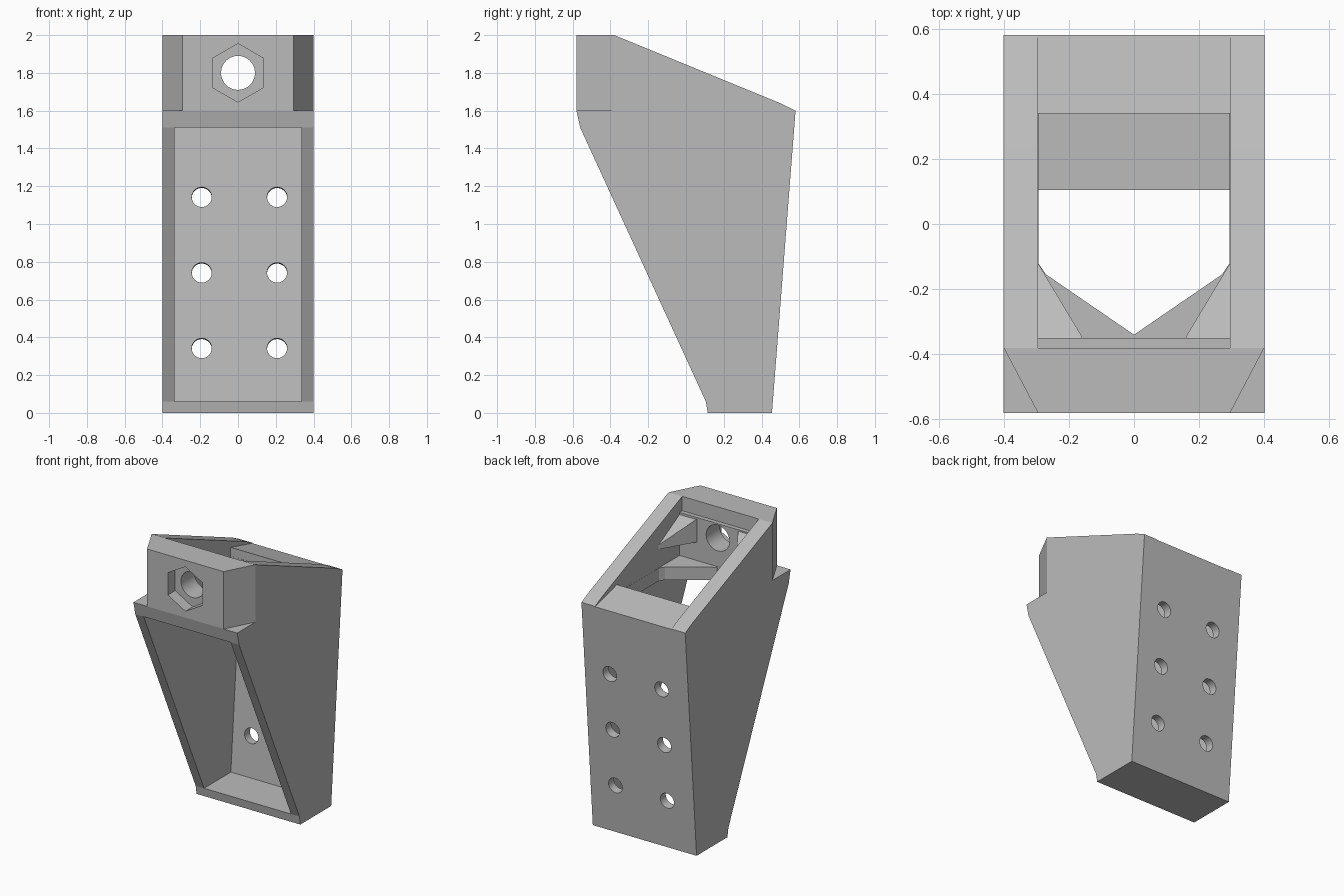
import bpy, bmesh, math
from mathutils import Vector

cube = bpy.data.objects.get("Cube")
if cube:
    bpy.data.objects.remove(cube, do_unlink=True)

grey = bpy.data.materials.new("plain grey")
grey.use_nodes = True
COLOUR = (0.5, 0.5, 0.5, 1)
grey.diffuse_color = COLOUR
grey.node_tree.nodes["Principled BSDF"].inputs["Base Color"].default_value = COLOUR


def make_object(name, bm):
    bmesh.ops.recalc_face_normals(bm, faces=bm.faces)
    mesh = bpy.data.meshes.new(name)
    bm.to_mesh(mesh)
    bm.free()
    mesh.materials.append(grey)
    obj = bpy.data.objects.new(name, mesh)
    bpy.context.collection.objects.link(obj)
    return obj


def prism(name, points, axis, start, end):
    """Extrude a 2D outline along x (y,z), y (x,z) or z (x,y)."""
    def place(u, v):
        return {"x": (start, u, v), "y": (u, start, v), "z": (u, v, start)}[axis]
    bm = bmesh.new()
    face = bm.faces.new([bm.verts.new(place(u, v)) for u, v in points])
    moved = bmesh.ops.extrude_face_region(bm, geom=[face])["geom"]
    step = Vector([(end - start) * (axis == a) for a in "xyz"])
    bmesh.ops.translate(bm, vec=step, verts=[v for v in moved if isinstance(v, bmesh.types.BMVert)])
    return make_object(name, bm)


def ring(sides, radius, centre, turn=0):
    return [(centre[0] + radius * math.cos(turn + math.tau * i / sides),
             centre[1] + radius * math.sin(turn + math.tau * i / sides)) for i in range(sides)]


def cut(target, cutter):
    mod = target.modifiers.new(cutter.name, "BOOLEAN")
    mod.operation, mod.solver, mod.object = "DIFFERENCE", "EXACT", cutter
    bpy.context.view_layer.update()
    result = bpy.data.meshes.new_from_object(
        target.evaluated_get(bpy.context.evaluated_depsgraph_get()))
    target.modifiers.clear()
    target.data = result
    bpy.data.objects.remove(cutter, do_unlink=True)


# Outer shell
body = prism("bracket_body", [(-.58, 2), (-.38, 2), (.51, 1.635), (.58, 1.6), (.455, 0),
                              (.115, 0), (.105, .06), (-.56, 1.51), (-.58, 1.6)], "x", -.4, .4)

# Cavity open to the front, thin walls
cut(body, prism("cavity", [(-.8, 1.51), (-.8, .06), (.4, .06), (.513, 1.51)], "x", -.335, .335))

# Top opening, with a lowered rear lip and a step on the front wall
cut(body, prism("top_opening", [(-.38, 2.2), (-.38, 1.9), (-.35, 1.9), (-.35, 1.6), (.34, 1.6),
                                (.34, 1.66), (.58, 1.597), (.7, 1.567), (.7, 2.2)], "x", -.295, .295))

# Throat joining top opening and cavity, pointed at the front
half = [(.294, .339), (.294, -.12), (.27, -.155)]
cut(body, prism("throat", half + [(0, -.34)] + [(-x, y) for x, y in reversed(half)], "z", 1.4, 1.63))

# Angled notches on the upper front corners
for side in (-1, 1):
    cut(body, prism("corner_notch", [(side * .295, -.58), (side * .4, -.38), (side * .505, -.18),
                                     (side * .505, -.78), (side * .19, -.78)], "z", 1.6, 2.2))

# Bolt hole with hexagonal recess
cut(body, prism("hex_recess", ring(6, .155, (0, 1.8), math.pi / 2), "y", -.7, -.5))
cut(body, prism("bolt_hole", ring(32, .09, (0, 1.8)), "y", -.7, -.2))

# Mounting holes square to the leaning back wall
lean = math.atan2(.125, 1.6)
for x in (-.192, .207):
    for z in (.34, .74, 1.14):
        hole = prism("mounting_hole", ring(32, .053, (0, 0)), "y", -.12, .12)
        hole.rotation_euler.x = -lean
        hole.location = (x, .425 + .078 * z, z)
        cut(body, hole)

# Tapered gussets between front wall and side walls
parts = [body]
for side, label in ((-1, "right"), (1, "left")):
    gusset = prism(label + "_gusset", [(side * .3, -.12), (side * .295, -.12), (side * .16, -.345),
                                       (side * .16, -.36), (side * .3, -.36)], "z", 1.73, 1.89)
    for v in gusset.data.vertices:
        if v.co.z > 1.8 and v.co.y > -.2:
            v.co.z = 1.76
    parts.append(gusset)

bpy.ops.object.select_all(action="DESELECT")
for part in parts:
    part.select_set(True)
bpy.context.view_layer.objects.active = body
bpy.ops.object.shade_smooth_by_angle(angle=math.radians(12))
